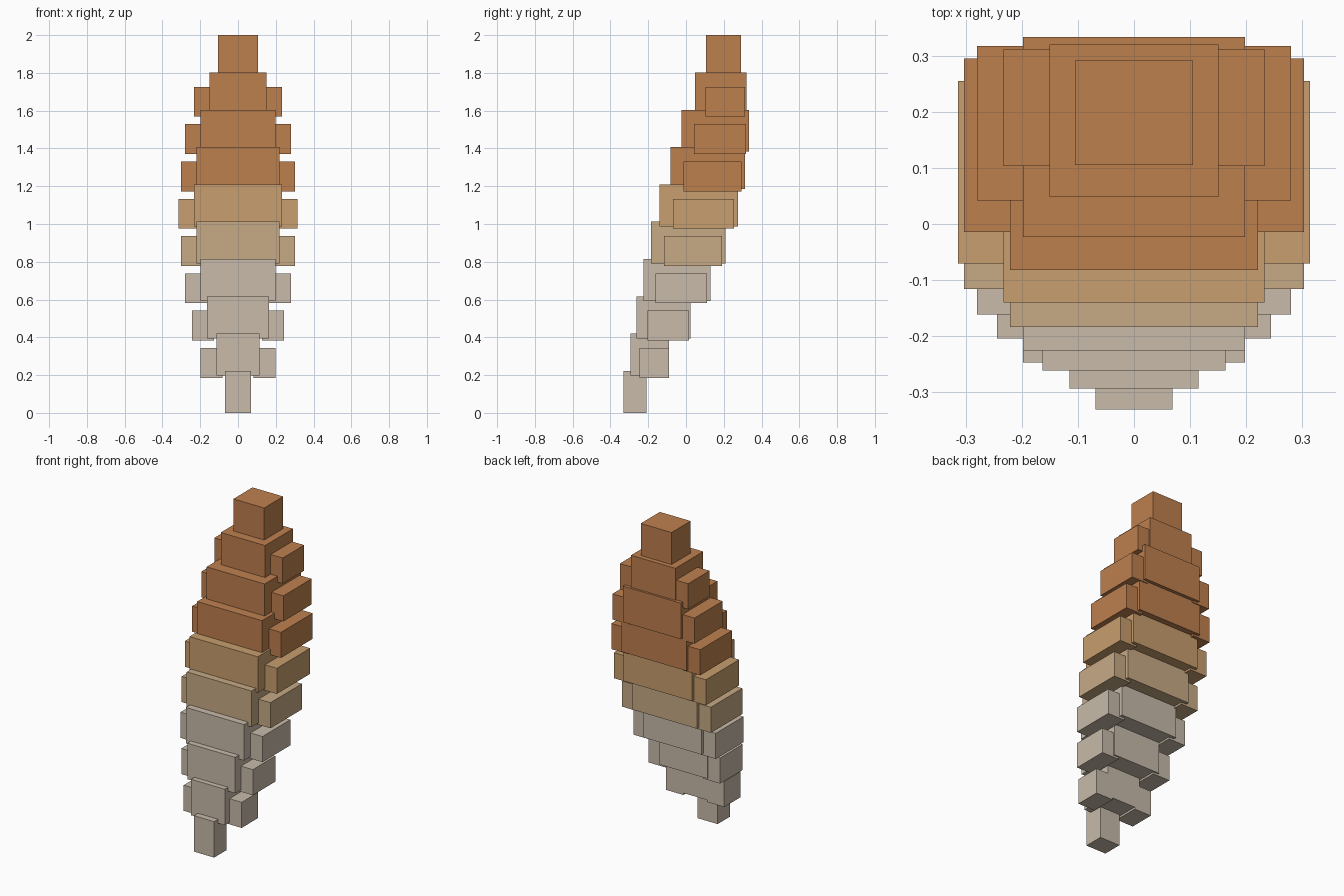
import bpy
import bmesh

cube = bpy.data.objects.get("Cube")
if cube:
    bpy.data.objects.remove(cube, do_unlink=True)


def material(name, rgb):
    mat = bpy.data.materials.new(name)
    mat.use_nodes = True
    mat.diffuse_color = (*rgb, 1)
    mat.node_tree.nodes["Principled BSDF"].inputs["Base Color"].default_value = (*rgb, 1)
    return mat


grey = material("warm_grey", (0.578, 0.497, 0.402))
tan = material("pale_tan", (0.571, 0.402, 0.238))
ochre = material("ochre", (0.578, 0.342, 0.156))
orange = material("burnt_orange", (0.515, 0.216, 0.076))


def box(name, x, y, z, mat, mirrored=False):
    """Box spanning the (low, high) ranges x, y and z."""
    bm = bmesh.new()
    bmesh.ops.create_cube(bm, size=1)
    for v in bm.verts:
        for axis, (low, high) in enumerate((x, y, z)):
            v.co[axis] = high if v.co[axis] > 0 else low
    mesh = bpy.data.meshes.new(name)
    bm.to_mesh(mesh)
    bm.free()
    mesh.materials.append(mat)
    obj = bpy.data.objects.new(name, mesh)
    bpy.context.collection.objects.link(obj)
    if mirrored:
        obj.modifiers.new("Mirror", "MIRROR").use_mirror_merge = False
    return obj


STEP = 0.1975          # rise from one layer to the next
CORE_HEIGHT = 0.222
SIDE_WIDTH = 0.117
SIDE_HEIGHT = 0.158

# Each layer: core half width, core front and back,
# then side block outer x, front and back (or None), and material
layers = [
    (0.069, -0.331, -0.21, None, grey),
    (0.115, -0.293, -0.09, (0.198, -0.247, -0.09), grey),
    (0.163, -0.261, 0.025, (0.244, -0.204, 0.016), grey),
    (0.198, -0.225, 0.13, (0.280, -0.161, 0.11), grey),
    (0.221, -0.184, 0.21, (0.303, -0.116, 0.19), tan),
    (0.233, -0.140, 0.275, (0.314, -0.070, 0.255), ochre),
    (0.221, -0.082, 0.312, (0.303, -0.014, 0.295), orange),
    (0.198, -0.023, 0.333, (0.280, 0.042, 0.317), orange),
    (0.151, 0.048, 0.32, (0.233, 0.103, 0.312), orange),
    (0.105, 0.105, 0.291, None, orange),
]

for i, (half, front, back, side, mat) in enumerate(layers):
    base = i * STEP
    # Central block
    box(f"core_block_{i}", (-half, half), (front, back), (base, base + CORE_HEIGHT), mat)
    # Pair of side blocks, set slightly lower
    if side:
        outer, s_front, s_back = side
        low = base - 0.012
        box(f"side_blocks_{i}", (outer - SIDE_WIDTH, outer), (s_front, s_back),
            (low, low + SIDE_HEIGHT), mat, mirrored=True)
